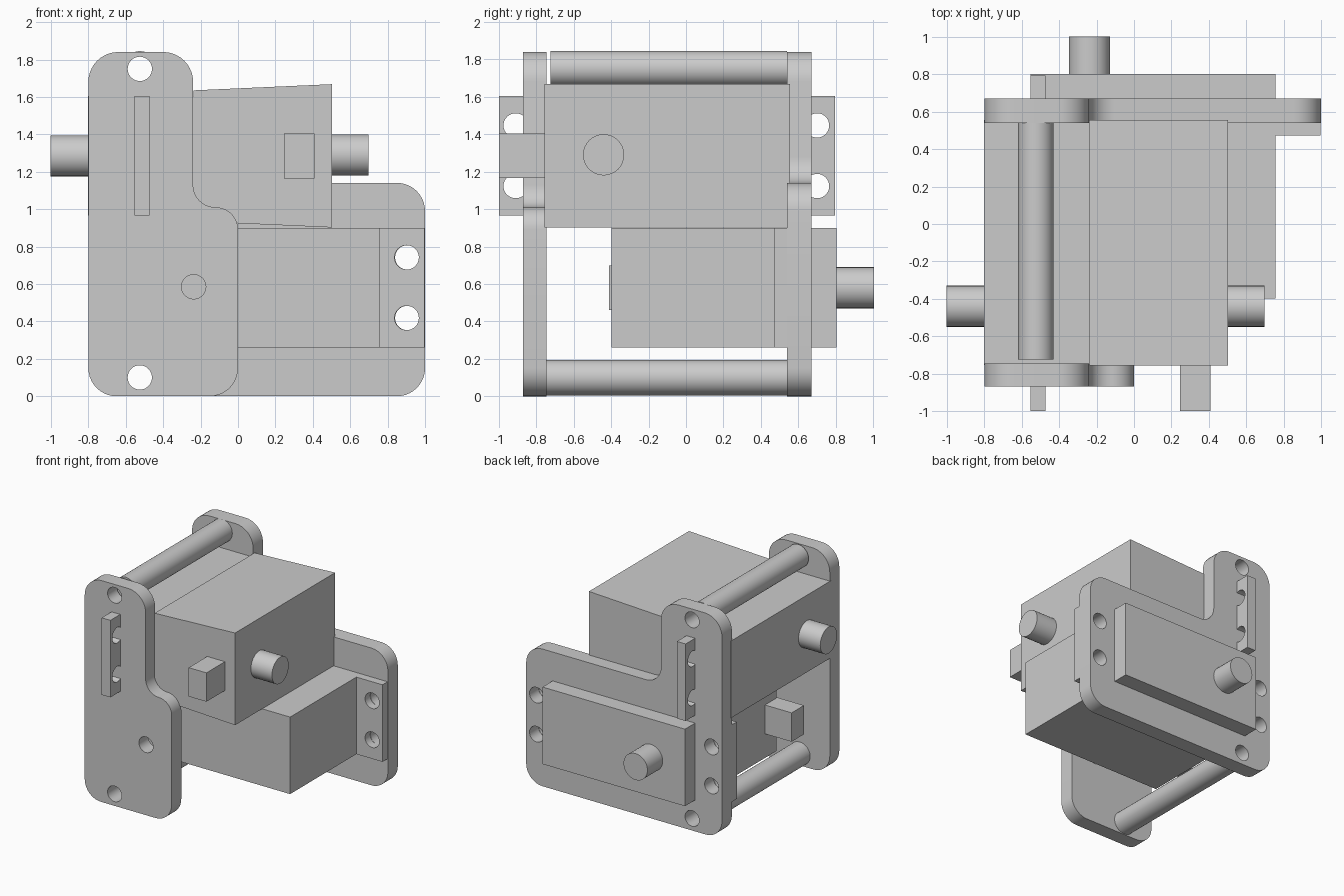
import bpy
import bmesh
from math import sin, cos, pi, radians
from mathutils import Matrix, Vector

if "Cube" in bpy.data.objects:
    bpy.data.objects.remove(bpy.data.objects["Cube"], do_unlink=True)

grey = bpy.data.materials.new("plain_grey")
colour = (0.6, 0.6, 0.6, 1)
grey.diffuse_color = colour
grey.use_nodes = True
for node in grey.node_tree.nodes:
    if node.type == "BSDF_PRINCIPLED":
        node.inputs["Base Color"].default_value = colour


# Outline helpers, all in a (sideways, up) plane
def circle(u, v, r, n=32):
    return [(u + r * cos(2 * pi * i / n), v + r * sin(2 * pi * i / n)) for i in range(n)]


def rect(u0, u1, v0, v1):
    return [(u0, v0), (u1, v0), (u1, v1), (u0, v1)]


def rounded(corners, steps=10):
    """Round each right-angled corner (u, v, radius)."""
    out = []
    for i, (u, v, r) in enumerate(corners):
        p = Vector((u, v))
        a = (Vector(corners[i - 1][:2]) - p).normalized()
        b = (Vector(corners[(i + 1) % len(corners)][:2]) - p).normalized()
        centre = p + (a + b) * r
        for k in range(steps + 1):
            t = pi / 2 * k / steps
            out.append(tuple(centre - b * r * cos(t) - a * r * sin(t)))
    return out


def extrude(name, axis, lo, hi, *loops):
    """Extrude an outline, with any holes, along x or y."""
    lo, hi = min(lo, hi), max(lo, hi)
    curve = bpy.data.curves.new(name, "CURVE")
    curve.dimensions = "2D"
    curve.fill_mode = "BOTH"
    curve.extrude = (hi - lo) / 2
    for loop in loops:
        spline = curve.splines.new("POLY")
        spline.points.add(len(loop) - 1)
        for point, (u, v) in zip(spline.points, loop):
            point.co = (u, v, 0, 1)
        spline.use_cyclic_u = True
    temp = bpy.data.objects.new(name + "_outline", curve)
    bpy.context.collection.objects.link(temp)
    graph = bpy.context.evaluated_depsgraph_get()
    mesh = bpy.data.meshes.new_from_object(temp.evaluated_get(graph))
    bpy.data.objects.remove(temp, do_unlink=True)
    bpy.data.curves.remove(curve)

    side = Vector((1, 0, 0)) if axis == "y" else Vector((0, 1, 0))
    up = Vector((0, 0, 1))
    turn = Matrix((side, up, side.cross(up))).transposed().to_4x4()
    middle = (lo + hi) / 2
    shift = Vector((0, middle, 0)) if axis == "y" else Vector((middle, 0, 0))
    bm = bmesh.new()
    bm.from_mesh(mesh)
    bmesh.ops.transform(bm, matrix=Matrix.Translation(shift) @ turn, verts=bm.verts)
    bmesh.ops.remove_doubles(bm, verts=bm.verts, dist=0.0005)
    bmesh.ops.recalc_face_normals(bm, faces=bm.faces)
    bm.to_mesh(mesh)
    bm.free()

    mesh.name = name
    mesh.materials.clear()
    mesh.materials.append(grey)
    obj = bpy.data.objects.new(name, mesh)
    bpy.context.collection.objects.link(obj)
    bpy.ops.object.select_all(action="DESELECT")
    obj.select_set(True)
    bpy.context.view_layer.objects.active = obj
    bpy.ops.object.shade_smooth_by_angle(angle=radians(30))
    return obj


def servo(name, axis, front, step, side, z):
    """Motor whose output shaft sits at (side, z) on its front face."""
    def part(label, d0, d1, *loops):
        extrude(name + "_" + label, axis, front + step * d0, front + step * d1, *loops)

    def box(s0, s1, half):
        return rect(side + s0, side + s1, z - half, z + half)

    part("body", 0, 1.2, box(-0.315, 0.995, 0.32))
    part("output_shaft", -0.2, 0.02, circle(side, z, 0.11))
    part("cable_plug", 1.05, 1.213, box(-0.56, -0.3, 0.12))
    # Mounting ears with two screw holes each
    for ear, s0, s1, hole in (("near", -0.56, -0.31, -0.47), ("far", 0.99, 1.235, 1.14)):
        holes = [circle(side + hole, z + dz, HOLE) for dz in (-0.162, 0.162)]
        part(ear + "_ear", 0.25, 0.33, box(s0, s1, 0.32), *holes)


HOLE = 0.065
ROD_X, ROD_Z = -0.525, (0.1, 1.75)
rod_holes = [circle(ROD_X, z, HOLE) for z in ROD_Z]

# Front plate
front_outline = rounded([(-0.8, 0, 0.15), (0, 0, 0.15), (0, 1.01, 0.119),
                         (-0.24, 1.01, 0.119), (-0.24, 1.84, 0.16), (-0.8, 1.84, 0.16)])
extrude("front_plate", "y", -0.87, -0.745, front_outline, *rod_holes,
        circle(-0.237, 0.585, HOLE))

# Back plate with screw holes for the lower motor
back_outline = rounded([(-0.8, 0, 0.15), (1, 0, 0.15), (1, 1.14, 0.15),
                        (-0.24, 1.14, 0.14), (-0.24, 1.84, 0.16), (-0.8, 1.84, 0.16)])
screw_holes = [circle(x, 0.58 + dz, HOLE) for x in (-0.705, 0.905) for dz in (-0.162, 0.162)]
extrude("back_plate", "y", 0.54, 0.67, back_outline, *rod_holes, *screw_holes)

# Hollow spacer rods between the plates
for label, z, start in (("lower", ROD_Z[0], -0.745), ("upper", ROD_Z[1], -0.725)):
    extrude(label + "_spacer_rod", "y", start, 0.54,
            circle(ROD_X, z, 0.095), circle(ROD_X, z, HOLE))

# Two motors, the upper facing sideways and the lower facing back
servo("upper_motor", "x", -0.803, 1, -0.44, 1.285)
servo("lower_motor", "y", 0.803, -1, -0.238, 0.58)

# Tapered cover and rear shaft of the upper motor
extrude("upper_motor_cover", "y", -0.757, 0.556,
        [(-0.237, 0.935), (0.503, 0.902), (0.503, 1.668), (-0.237, 1.635)])
extrude("upper_motor_rear_shaft", "x", 0.48, 0.697, circle(-0.44, 1.29, 0.11))
